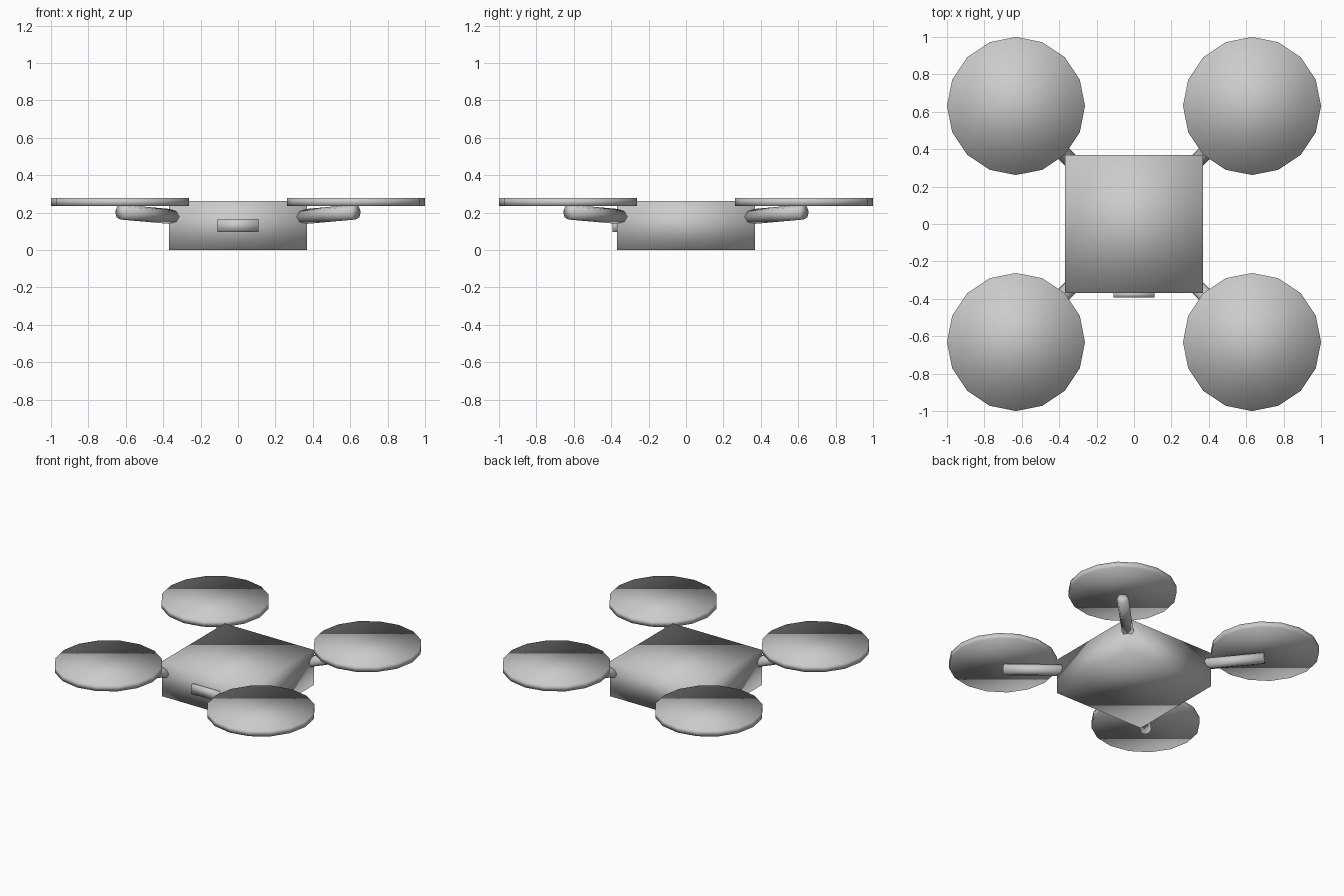
import bpy, math
from mathutils import Vector

if "Cube" in bpy.data.objects:
    bpy.data.objects.remove(bpy.data.objects["Cube"])

grey = bpy.data.materials.new("light grey")
grey.diffuse_color = (0.6, 0.6, 0.6, 1)
grey.use_nodes = True
grey.node_tree.nodes["Principled BSDF"].inputs["Base Color"].default_value = grey.diffuse_color


def finish(name):
    ob = bpy.context.object
    ob.name = name
    ob.data.materials.append(grey)
    bpy.ops.object.shade_smooth()
    return ob


def box(name, lo, hi):
    lo, hi = Vector(lo), Vector(hi)
    bpy.ops.mesh.primitive_cube_add(size=1, location=(lo + hi) / 2)
    bpy.context.object.scale = hi - lo
    bpy.ops.object.transform_apply(location=False, rotation=False, scale=True)
    return finish(name)


def rod(name, a, b, radius, sides):
    a, b = Vector(a), Vector(b)
    bpy.ops.mesh.primitive_cylinder_add(vertices=sides, radius=radius,
                                        depth=(b - a).length, location=(a + b) / 2)
    bpy.context.object.rotation_euler = (b - a).to_track_quat('Z', 'Y').to_euler()
    return finish(name)


# Central body and front camera
box("body", (-0.37, -0.37, 0), (0.37, 0.37, 0.262))
box("camera", (-0.11, -0.392, 0.095), (0.11, -0.36, 0.165))

# Four sloping arms, each with a rotor disc
for sx, side in ((-1, "left"), (1, "right")):
    for sy, end in ((-1, "front"), (1, "back")):
        rod(f"{end}_{side}_arm", (0.337 * sx, 0.337 * sy, 0.177),
            (0.628 * sx, 0.628 * sy, 0.203), 0.04, 8)
        bpy.ops.mesh.primitive_cylinder_add(vertices=16, radius=0.369, depth=0.042,
                                            location=(0.631 * sx, 0.631 * sy, 0.257))
        finish(f"{end}_{side}_rotor")
